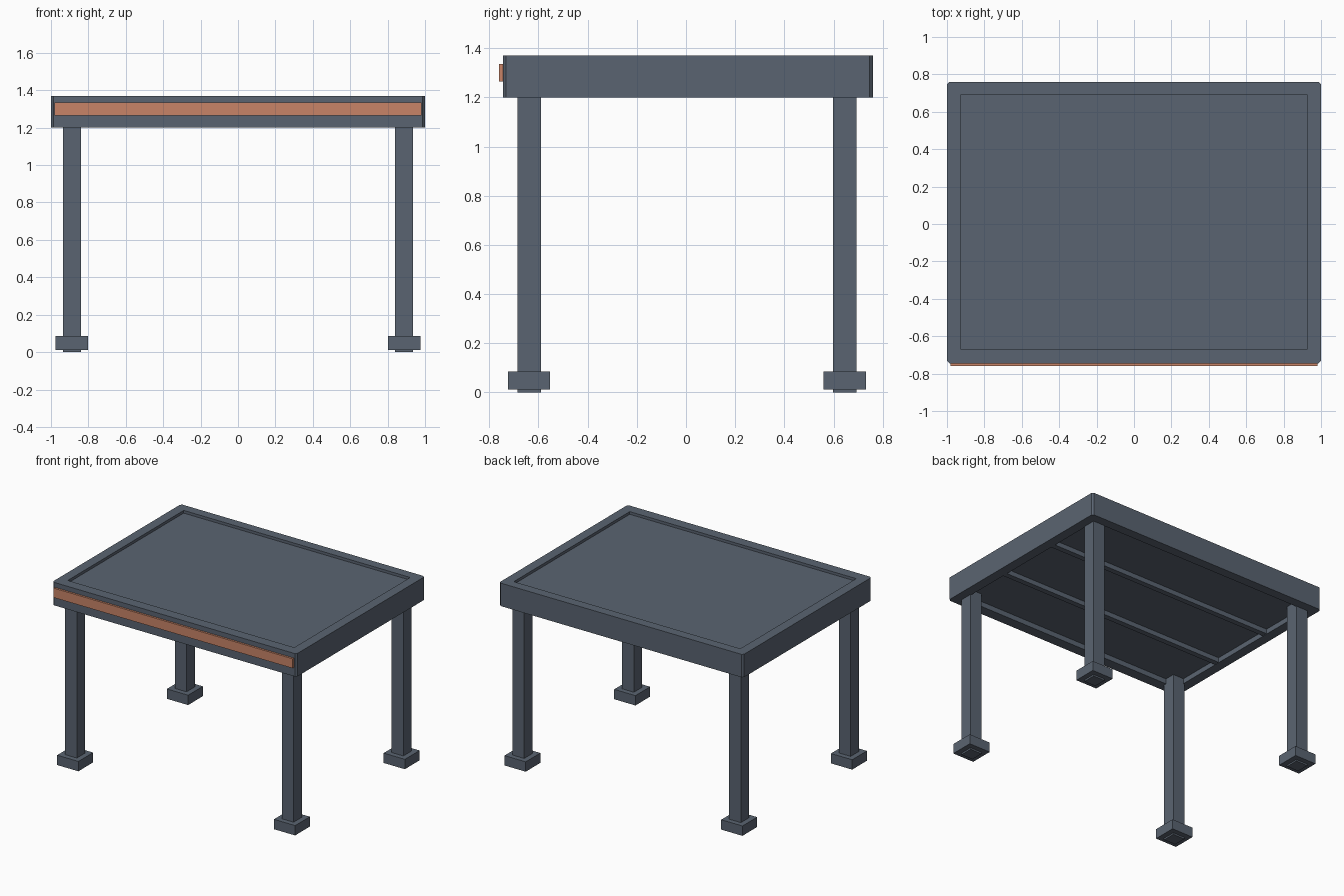
import bpy
import bmesh
from mathutils import Vector

if "Cube" in bpy.data.objects:
    bpy.data.objects.remove(bpy.data.objects["Cube"], do_unlink=True)


def make_material(name, rgb):
    mat = bpy.data.materials.new(name)
    mat.use_nodes = True
    color = (*rgb, 1)
    mat.diffuse_color = color
    mat.node_tree.nodes["Principled BSDF"].inputs["Base Color"].default_value = color
    return mat


slate = make_material("slate_grey", (0.102, 0.127, 0.165))
copper = make_material("copper_orange", (0.578, 0.231, 0.136))


def box(name, low, high, mat, chamfer=0):
    """Box between two corners, optionally with chamfered upright edges."""
    low, high = Vector(low), Vector(high)
    bm = bmesh.new()
    bmesh.ops.create_cube(bm, size=1)
    bmesh.ops.scale(bm, vec=high - low, verts=bm.verts)
    bmesh.ops.translate(bm, vec=(low + high) / 2, verts=bm.verts)
    if chamfer:
        upright = [e for e in bm.edges
                   if abs(e.verts[0].co.z - e.verts[1].co.z) > 0.01]
        bmesh.ops.bevel(bm, geom=upright, offset=chamfer, segments=1,
                        affect='EDGES')
    mesh = bpy.data.meshes.new(name)
    bm.to_mesh(mesh)
    bm.free()
    mesh.materials.append(mat)
    obj = bpy.data.objects.new(name, mesh)
    bpy.context.collection.objects.link(obj)
    return obj


def carve(target, cutter):
    """Subtract the cutter from the target and discard it."""
    mod = target.modifiers.new("carve", 'BOOLEAN')
    mod.operation = 'DIFFERENCE'
    mod.solver = 'EXACT'
    mod.object = cutter
    bpy.context.view_layer.objects.active = target
    bpy.ops.object.modifier_apply(modifier=mod.name)
    bpy.data.objects.remove(cutter, do_unlink=True)


# Roof slab with a shallow tray on top and a recessed ceiling
FRONT, BACK = -0.745, 0.76
BASE, TOP = 1.2, 1.37
IN_X, IN_FRONT, IN_BACK = 0.928, -0.667, 0.69
CEILING = BASE + 0.038

roof = box("roof", (-1, FRONT, BASE), (1, BACK, TOP), slate, chamfer=0.013)
carve(roof, box("tray_cutter", (-IN_X, IN_FRONT, TOP - 0.02),
                (IN_X, IN_BACK, TOP + 0.1), slate))
carve(roof, box("ceiling_cutter", (-IN_X, IN_FRONT, BASE - 0.1),
                (IN_X, IN_BACK, CEILING), slate))

# Joists under the roof
for name, y in (("front_joist", -0.243), ("back_joist", 0.258)):
    box(name, (-IN_X, y - 0.02, BASE + 0.003),
        (IN_X, y + 0.02, CEILING + 0.01), slate)

# Coloured band on the front fascia
box("front_band", (-0.98, -0.76, 1.265), (0.98, FRONT + 0.002, 1.335), copper)

# Posts and their footings
for end, y in (("front", -0.638), ("back", 0.646)):
    for side, x in (("right", -0.888), ("left", 0.888)):
        box(f"{end}_{side}_post", (x - 0.048, y - 0.048, 0),
            (x + 0.048, y + 0.048, CEILING + 0.01), slate)
        box(f"{end}_{side}_footing", (x - 0.087, y - 0.086, 0.012),
            (x + 0.087, y + 0.086, 0.085), slate)
